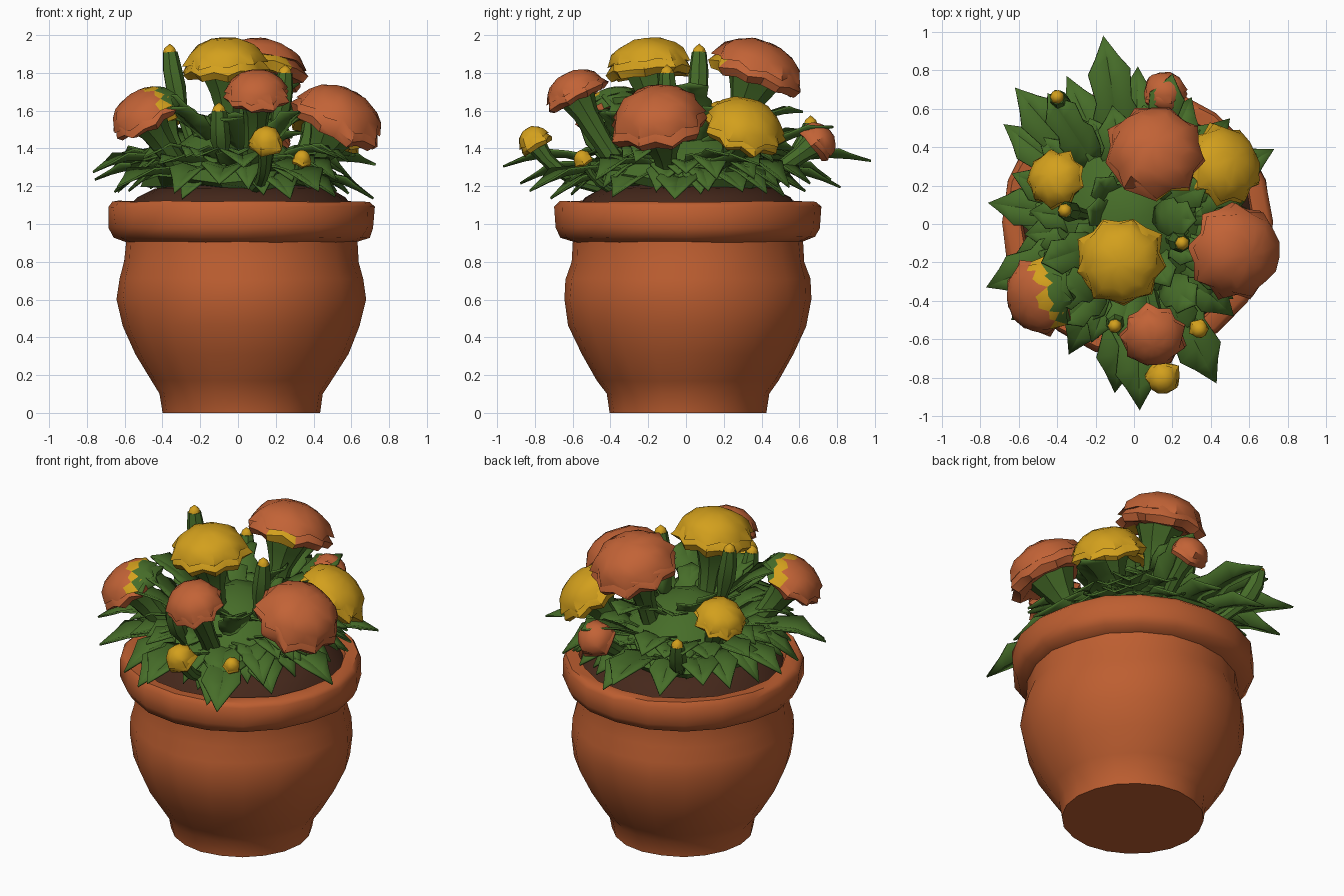
import bpy, bmesh, math, random
from mathutils import Vector

if "Cube" in bpy.data.objects:
    bpy.data.objects.remove(bpy.data.objects["Cube"])
random.seed(7)


def mat(name, col):
    m = bpy.data.materials.new(name)
    m.diffuse_color = (*col, 1)
    m.use_nodes = True
    m.node_tree.nodes["Principled BSDF"].inputs["Base Color"].default_value = m.diffuse_color
    return m


TERRA = mat("terracotta", (0.51, 0.112, 0.030))
SOIL = mat("dark_soil", (0.060, 0.021, 0.011))
GREEN = mat("leaf_green", (0.062, 0.153, 0.022))
ORANGE = mat("petal_orange", (0.54, 0.124, 0.037))
YELLOW = mat("petal_yellow", (0.65, 0.35, 0.012))


def finish(bm, name, material, angle=35, fix=True):
    if fix:
        bmesh.ops.recalc_face_normals(bm, faces=bm.faces)
    me = bpy.data.meshes.new(name)
    bm.to_mesh(me)
    bm.free()
    me.materials.append(material)
    ob = bpy.data.objects.new(name, me)
    bpy.context.collection.objects.link(ob)
    bpy.ops.object.select_all(action='DESELECT')
    ob.select_set(True)
    bpy.context.view_layer.objects.active = ob
    bpy.ops.object.shade_smooth_by_angle(angle=math.radians(angle))
    return ob


def skin(bm, rings):
    """Bridge rings of vertices; single-vertex rings become poles."""
    for a, b in zip(rings, rings[1:]):
        n = max(len(a), len(b))
        for i in range(n):
            j = (i + 1) % n
            if len(a) == 1:
                bm.faces.new((a[0], b[i], b[j]))
            elif len(b) == 1:
                bm.faces.new((a[i], a[j], b[0]))
            else:
                bm.faces.new((a[i], a[j], b[j], b[i]))


def lathe(bm, profile, n, origin=(0, 0, 0), axis=(0, 0, 1), jitter=0.0, jag=()):
    """Revolve (radius, height) points about an axis; jag rings get a zigzag edge."""
    q = Vector(axis).to_track_quat('Z', 'Y')
    o = Vector(origin)
    rings = []
    for k, (r, z) in enumerate(profile):
        ring = []
        for i in range(n if r > 0 else 1):
            a = 2 * math.pi * i / n
            s = 1 + random.uniform(-jitter, jitter)
            dz = random.uniform(-jitter, jitter) * r * 0.6
            if k in jag:
                s *= 1.06 if i % 2 else 0.92
                dz -= 0.06 * r if i % 2 else 0
            ring.append(bm.verts.new(o + q @ Vector((r * s * math.cos(a), r * s * math.sin(a), z + dz))))
        rings.append(ring)
    skin(bm, rings)


def tube(bm, p0, p1, p2, radii, n=8):
    """Tapered tube along a quadratic curve."""
    p0, p1, p2 = Vector(p0), Vector(p1), Vector(p2)
    rings = [[bm.verts.new(p0)]]
    for k, r in enumerate(radii):
        t = k / (len(radii) - 1)
        p = p0 * (1 - t) ** 2 + p1 * 2 * t * (1 - t) + p2 * t * t
        q = ((p1 - p0) * (1 - t) + (p2 - p1) * t).to_track_quat('Z', 'Y')
        rings.append([bm.verts.new(p + q @ Vector((r * math.cos(2 * math.pi * i / n),
                     r * math.sin(2 * math.pi * i / n), 0))) for i in range(n)])
    rings.append([bm.verts.new(p2)])
    skin(bm, rings)


def leaf(bm, base, tip, w, arch):
    """Folded, toothed, pointed leaf."""
    b, t = Vector(base), Vector(tip)
    d = t - b
    side = Vector((-d.y, d.x, 0)).normalized()
    widths = [0.4, 0.8, 1.0, 0.75, 0.9, 0.5]
    rows = []
    for k, ww in enumerate(widths):
        f = k / len(widths)
        m = b + d * f + Vector((0, 0, arch * math.sin(math.pi * f)))
        e = w * ww
        lift = Vector((0, 0, 0.3 * e)) + d * (0.06 if k in (2, 4) else 0)
        rows.append([bm.verts.new(v) for v in (m - side * e + lift, m, m + side * e + lift)])
    end = bm.verts.new(t)
    for r0, r1 in zip(rows, rows[1:]):
        for i in (0, 1):
            bm.faces.new((r0[i + 1], r0[i], r1[i], r1[i + 1]))
    for i in (0, 1):
        bm.faces.new((rows[-1][i + 1], rows[-1][i], end))


# Pot with foot, belly and thick rim
bm = bmesh.new()
lathe(bm, [(0, 0), (0.415, 0), (0.43, 0.10), (0.48, 0.17), (0.565, 0.31), (0.63, 0.46), (0.655, 0.60),
           (0.648, 0.71), (0.62, 0.80), (0.615, 0.905), (0.675, 0.93), (0.705, 0.98), (0.705, 1.09),
           (0.68, 1.12), (0.61, 1.115), (0.58, 1.04), (0, 1.04)], 20, (0.017, 0.01, 0), jitter=0.01)
for v in bm.verts:
    if v.co.z < 0.02:
        v.co.z = 0
finish(bm, "pot", TERRA, 50)

# Soil dome
bm = bmesh.new()
lathe(bm, [(0, 1.06), (0.60, 1.08), (0.55, 1.14), (0.46, 1.19), (0.25, 1.22), (0, 1.23)], 18, (0.02, 0.01, 0), jitter=0.01)
finish(bm, "soil", SOIL, 40)

# Foliage core
bm = bmesh.new()
lathe(bm, [(0, 1.17), (0.46, 1.20), (0.49, 1.24), (0.37, 1.36), (0.20, 1.48), (0, 1.55)], 13, (-0.03, 0.02, 0), jitter=0.09)
finish(bm, "foliage_core", GREEN, 30)

# Outer leaves reach the tips listed, inner leaves fill the middle
tips = [(0.03, -0.97, 1.31), (0.43, -0.83, 1.18), (-0.10, -0.88, 1.22), (-0.34, -0.68, 1.17), (-0.64, -0.50, 1.20),
        (-0.77, -0.33, 1.28), (-0.60, -0.13, 1.22), (-0.76, 0.11, 1.24), (-0.68, 0.52, 1.28), (-0.62, 0.71, 1.36),
        (-0.35, 0.77, 1.24), (-0.16, 0.98, 1.34), (0.02, 0.82, 1.20), (0.30, 0.66, 1.22), (0.73, 0.39, 1.32),
        (0.58, 0.12, 1.18), (0.72, -0.06, 1.14), (0.52, -0.48, 1.24), (0.28, -0.72, 1.14), (0.50, 0.55, 1.20)]
bm = bmesh.new()
for x, y, z in tips:
    leaf(bm, (x * 0.3, y * 0.3, 1.22), (x, y, z), random.uniform(0.10, 0.13), random.uniform(0.06, 0.12))
for i in range(54):
    a = i * 2.4
    r = random.uniform(0.50, 0.70)
    leaf(bm, (0.2 * math.cos(a), 0.2 * math.sin(a), 1.27),
         (r * math.cos(a), r * math.sin(a), random.uniform(1.14, 1.38)), random.uniform(0.085, 0.12), random.uniform(0.03, 0.1))
for i in range(14):
    a = i * 2.4 + 1
    r = random.uniform(0.25, 0.42)
    leaf(bm, (0.1 * math.cos(a), 0.1 * math.sin(a), 1.32),
         (r * math.cos(a), r * math.sin(a), random.uniform(1.46, 1.62)), 0.085, 0.04)
# Tall leaves growing off the stems
for b, t in [((-0.16, -0.26, 1.45), (-0.44, -0.40, 1.70)), ((-0.16, -0.32, 1.45), (-0.38, -0.52, 1.62)),
             ((-0.18, -0.10, 1.48), (-0.48, -0.20, 1.70)),
             ((0.1, 0.05, 1.5), (0.32, 0.02, 1.75)), ((0.1, 0.3, 1.5), (0.05, 0.62, 1.60)),
             ((-0.2, 0.3, 1.35), (-0.45, 0.68, 1.50)), ((0.1, 0.35, 1.35), (0.2, 0.78, 1.52)),
             ((0.0, -0.3, 1.4), (-0.08, -0.58, 1.56)), ((0.15, -0.3, 1.4), (0.32, -0.42, 1.60)),
             ((0.12, 0.1, 1.45), (0.38, 0.2, 1.62))]:
    leaf(bm, b, t, 0.1, 0.03)
leaves = finish(bm, "leaves", GREEN, 25, fix=False)
sol = leaves.modifiers.new("thickness", 'SOLIDIFY')
sol.thickness = 0.012

# Flowers: colour, centre, facing, radius, height
flowers = [(YELLOW, (-0.07, -0.20, 1.875), (-0.05, -0.1, 1), 0.225, 0.22),
           (ORANGE, (0.11, 0.39, 1.85), (0.05, 0.35, 1), 0.25, 0.24),
           (ORANGE, (0.55, -0.15, 1.59), (0.5, -0.15, 1), 0.25, 0.25),
           (YELLOW, (0.48, 0.32, 1.54), (0.6, 0.35, 1), 0.21, 0.20),
           (ORANGE, (0.10, -0.60, 1.72), (0, -0.5, 1), 0.165, 0.17),
           (ORANGE, (-0.51, -0.39, 1.61), (-0.6, -0.35, 1), 0.195, 0.17),
           (YELLOW, (-0.42, 0.24, 1.57), (-0.4, 0.2, 1), 0.15, 0.15),
           (ORANGE, (0.16, 0.71, 1.45), (0, 1, 0.8), 0.115, 0.14),
           (YELLOW, (0.15, -0.81, 1.45), (0, -0.6, 1), 0.09, 0.13),
           (YELLOW, (0.34, -0.55, 1.35), (0.3, -0.5, 1), 0.05, 0.08)]
stems = bmesh.new()
for k, (m, c, ax, r, h) in enumerate(flowers, 1):
    ax = Vector(ax).normalized()
    o = Vector(c) - ax * h / 2
    bm = bmesh.new()
    n = 18 if r > 0.12 else 10
    # ruffled lower petals, then an overlapping crown
    lathe(bm, [(0, 0.85 * h), (0.6 * r, 0.72 * h), (0.86 * r, 0.5 * h), (1.02 * r, 0.25 * h), (0.88 * r, 0.08 * h),
               (0.6 * r, 0.13 * h), (0.3 * r, 0.05 * h), (0, 0.05 * h)], n, o, ax, 0.06, (3, 4))
    lathe(bm, [(0, h), (0.32 * r, 0.98 * h), (0.64 * r, 0.86 * h), (0.85 * r, 0.66 * h), (0.97 * r, 0.42 * h),
               (0.6 * r, 0.5 * h), (0, 0.6 * h)], n, o, ax, 0.05, (2, 4))
    ob = finish(bm, f"flower_{k}", m, 40)
    ob.data.materials.append(YELLOW)
    ob.data.materials.append(GREEN)
    # yellow patch on the tall orange flower; green-edged inner side on the left one
    for p in ob.data.polygons:
        q = p.center
        if k == 2 and (q - Vector((0.19, 0.19, 1.85))).length < 0.075:
            p.material_index = 1
        if k == 6 and q.z > 1.62:
            s = q.x + 0.46 + 0.3 * (q.y + 0.4)
            p.material_index = 2 if s > 0.035 else 1 if s > -0.015 else 0
    # stem with a flared calyx
    s = min(0.06, 0.3 * r + 0.005)
    base = (0.45 * c[0], 0.45 * c[1], 1.18)
    tube(stems, base, o - ax * 0.22, o + ax * 0.12 * h, [s, s, s, s, s * 1.15, max(0.42 * r, s), 0.58 * r])

# Closed buds with a coloured tip
tips_bm = bmesh.new()
for x, y, z in [(-0.36, 0.07, 1.96), (0.25, -0.10, 1.85), (-0.10, -0.53, 1.65), (-0.40, 0.66, 1.58)]:
    base = (0.45 * x, 0.45 * y, 1.2)
    tube(stems, base, (x * 0.95, y * 0.95, z - 0.3), (x, y, z - 0.05), [0.03, 0.03, 0.03, 0.035, 0.055, 0.052, 0.04], 7)
    lathe(tips_bm, [(0, 0), (0.038, 0), (0.03, 0.025), (0, 0.05)], 7, (x, y, z - 0.055))
finish(stems, "stems", GREEN, 40)
finish(tips_bm, "bud_tips", YELLOW, 40)
